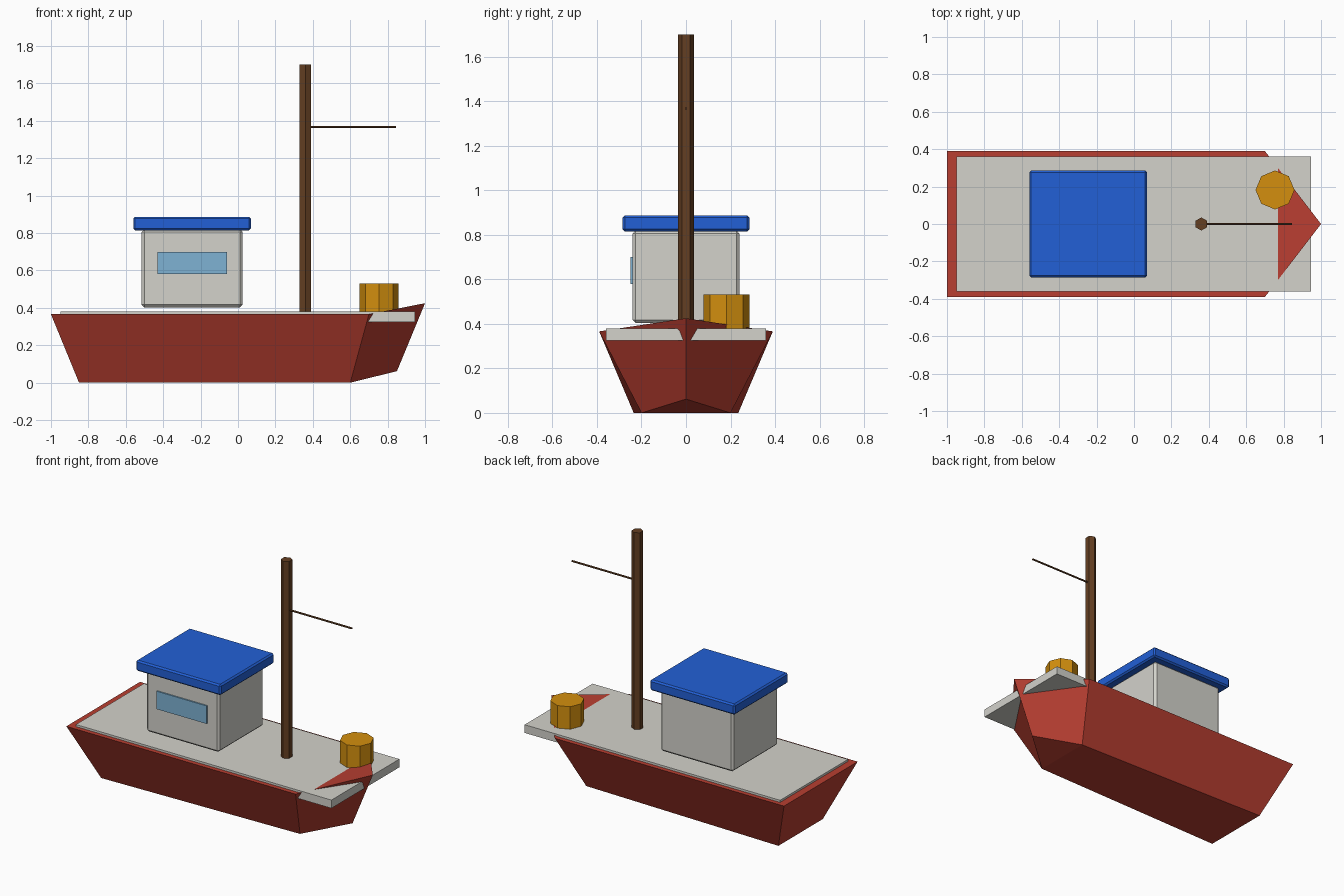
import bpy
import bmesh
from math import pi
from mathutils import Matrix

cube = bpy.data.objects.get("Cube")
if cube:
    bpy.data.objects.remove(cube, do_unlink=True)


def linear(c):
    c /= 255
    return c / 12.92 if c <= 0.04045 else ((c + 0.055) / 1.055) ** 2.4


def material(name, r, g, b):
    color = (linear(r), linear(g), linear(b), 1)
    mat = bpy.data.materials.new(name)
    mat.use_nodes = True
    mat.diffuse_color = color
    mat.node_tree.nodes["Principled BSDF"].inputs["Base Color"].default_value = color
    return mat


red = material("hull red", 184, 62, 49)
grey = material("pale grey", 211, 210, 203)
blue = material("roof blue", 34, 96, 214)
glass = material("window blue", 126, 178, 212)
brown = material("dark wood", 100, 63, 34)
ochre = material("barrel ochre", 211, 143, 14)


def finish(name, bm, mat):
    bmesh.ops.recalc_face_normals(bm, faces=bm.faces)
    mesh = bpy.data.meshes.new(name)
    bm.to_mesh(mesh)
    bm.free()
    mesh.materials.append(mat)
    obj = bpy.data.objects.new(name, mesh)
    bpy.context.collection.objects.link(obj)
    return obj


def box(name, low, high, mat, bevel=0):
    bm = bmesh.new()
    size = [b - a for a, b in zip(low, high)]
    center = [(a + b) / 2 for a, b in zip(low, high)]
    bmesh.ops.create_cube(bm, size=1, matrix=Matrix.Translation(center) @ Matrix.Diagonal((*size, 1)))
    obj = finish(name, bm, mat)
    if bevel:
        mod = obj.modifiers.new("edge bevel", "BEVEL")
        mod.width = bevel
        mod.segments = 1
    return obj


def prism(name, sides, radius, length, center, mat, turn=None):
    bm = bmesh.new()
    bmesh.ops.create_cone(bm, cap_ends=True, segments=sides, radius1=radius, radius2=radius,
                          depth=length, matrix=Matrix.Translation(center) @ (turn or Matrix()))
    return finish(name, bm, mat)


# Hull: bottom and top outlines, flat stern, raked pointed bow
def outline(bm, stern, shoulder, tip):
    (sx, sy, z), (bx, by) = stern, shoulder
    points = [(sx, -sy, z), (bx, -by, z), tip, (bx, by, z), (sx, sy, z)]
    return [bm.verts.new(p) for p in points]


bm = bmesh.new()
keel = outline(bm, (-0.85, 0.235, 0), (0.6, 0.2), (0.85, 0, 0.062))
rim = outline(bm, (-1, 0.39, 0.366), (0.7, 0.39), (1, 0, 0.425))
for i in range(5):
    j = (i + 1) % 5
    bm.faces.new((keel[i], keel[j], rim[j], rim[i]))
for ring in (keel, rim):
    bm.faces.new((ring[0], ring[1], ring[3], ring[4]))
    bm.faces.new(ring[1:4])
finish("hull", bm, red)

# Deck and cabin
box("deck", (-0.95, -0.36, 0.325), (0.945, 0.36, 0.38), grey)
box("cabin", (-0.515, -0.24, 0.403), (0.025, 0.24, 0.82), grey, 0.014)
box("cabin_roof", (-0.56, -0.285, 0.815), (0.07, 0.285, 0.887), blue, 0.01)
box("cabin_window", (-0.43, -0.249, 0.58), (-0.06, -0.24, 0.7), glass)

# Mast with a thin boom towards the bow
prism("mast", 6, 0.035, 1.32, (0.36, 0, 1.04), brown)
prism("boom", 6, 0.006, 0.485, (0.6025, 0, 1.367), brown, Matrix.Rotation(pi / 2, 4, "Y"))

# Barrel on the foredeck
prism("barrel", 8, 0.104, 0.155, (0.754, 0.182, 0.4535), ochre)
